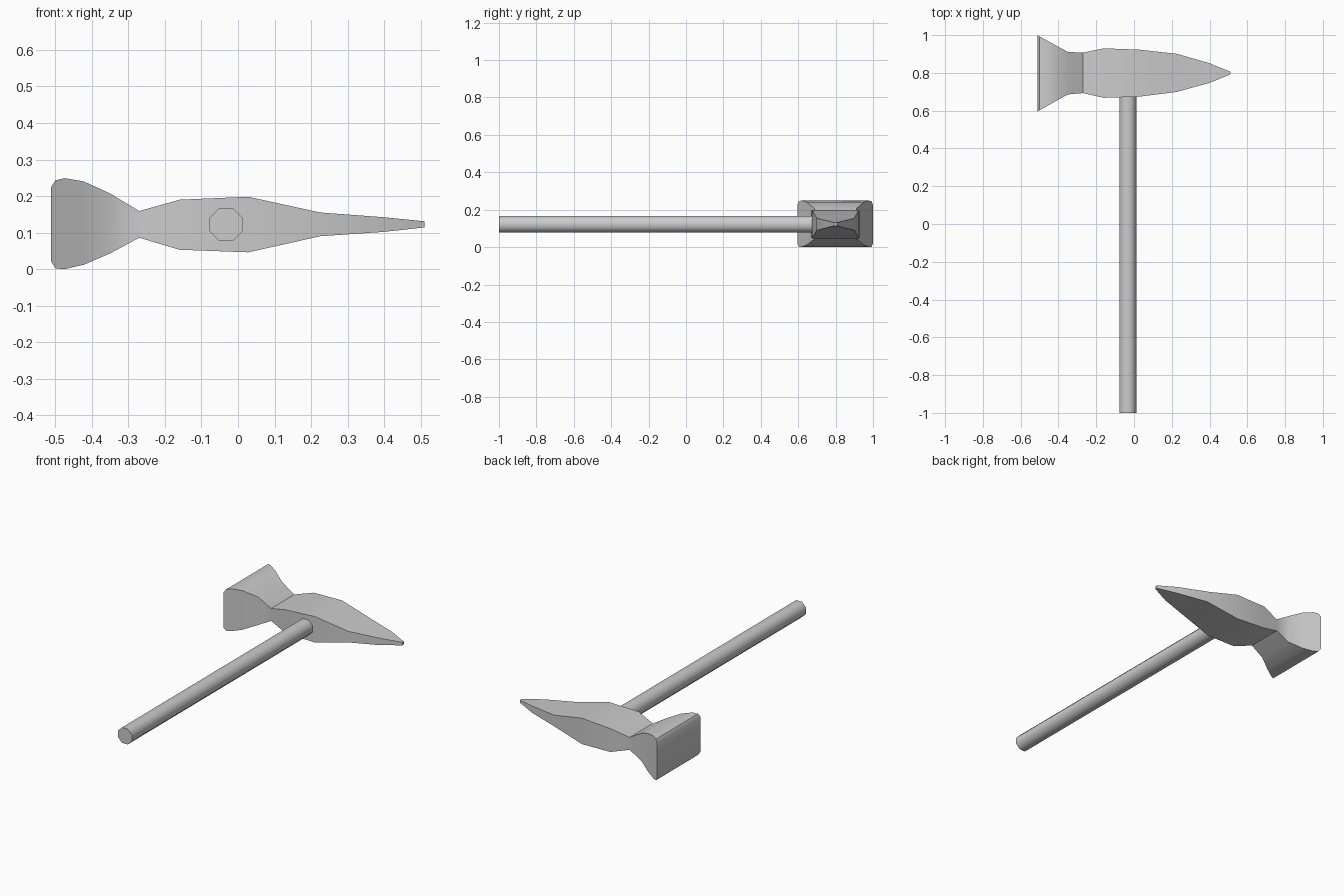
import bpy, bmesh, math
from mathutils import Matrix

if "Cube" in bpy.data.objects:
    bpy.data.objects.remove(bpy.data.objects["Cube"])


def add_object(name, bm, angle):
    bmesh.ops.recalc_face_normals(bm, faces=bm.faces[:])
    mesh = bpy.data.meshes.new(name)
    bm.to_mesh(mesh)
    bm.free()
    ob = bpy.data.objects.new(name, mesh)
    bpy.context.collection.objects.link(ob)
    bpy.ops.object.select_all(action='DESELECT')
    ob.select_set(True)
    bpy.context.view_layer.objects.active = ob
    bpy.ops.object.shade_smooth_by_angle(angle=math.radians(angle))
    return ob


# Hammer head: rectangular sections lofted along x (x, y min, y max, z min, z max)
sections = [
    (-0.512, 0.595, 1.000, 0.022, 0.224),
    (-0.500, 0.602, 0.993, 0.002, 0.243),
    (-0.475, 0.616, 0.979, 0.000, 0.249),
    (-0.422, 0.646, 0.950, 0.012, 0.240),
    (-0.350, 0.686, 0.911, 0.043, 0.207),
    (-0.270, 0.693, 0.907, 0.086, 0.159),
    (-0.160, 0.668, 0.930, 0.053, 0.190),
    (0.028, 0.674, 0.923, 0.046, 0.198),
    (0.225, 0.699, 0.901, 0.090, 0.155),
    (0.400, 0.747, 0.851, 0.102, 0.142),
    (0.510, 0.792, 0.806, 0.114, 0.131),
]
bm = bmesh.new()
rings = [[bm.verts.new((x, y, z)) for y, z in ((y0, z0), (y1, z0), (y1, z1), (y0, z1))]
         for x, y0, y1, z0, z1 in sections]
for a, b in zip(rings, rings[1:]):
    for i in range(4):
        j = (i + 1) % 4
        bm.faces.new((a[i], a[j], b[j], b[i]))
bm.faces.new(rings[0])
bm.faces.new(rings[-1])
add_object("hammer_head", bm, 35)

# Octagonal handle, flat side up, running along y into the head
y_start, y_end = -1.0, 0.68
bm = bmesh.new()
radius = 0.045 / math.cos(math.pi / 8)
bmesh.ops.create_cone(bm, cap_ends=True, segments=8, radius1=radius, radius2=radius,
                      depth=y_end - y_start)
# Put a flat at the top whatever the starting vertex angle
v = bm.verts[:][0].co
phase = math.atan2(v.y, v.x)
bmesh.ops.transform(bm, verts=bm.verts[:],
                    matrix=Matrix.Translation((-0.033, (y_start + y_end) / 2, 0.122))
                    @ Matrix.Rotation(math.pi / 2, 4, 'X')
                    @ Matrix.Rotation(math.pi / 8 - phase, 4, 'Z'))
add_object("handle", bm, 50)
